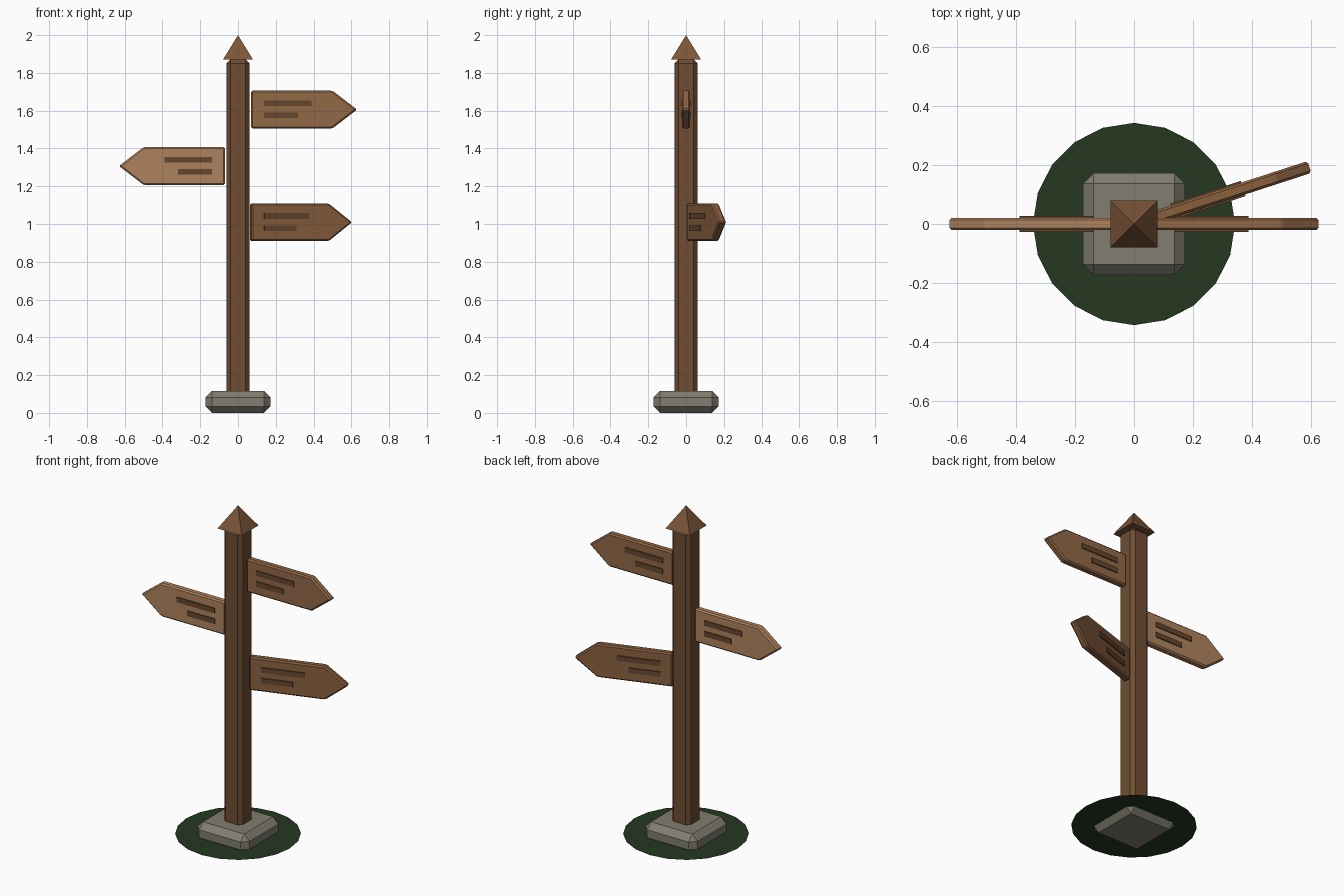
import bpy, bmesh, math
from mathutils import Matrix, Vector

if "Cube" in bpy.data.objects:
    bpy.data.objects.remove(bpy.data.objects["Cube"])


def material(name, rgb):
    m = bpy.data.materials.new(name)
    m.diffuse_color = (*rgb, 1)
    m.use_nodes = True
    m.node_tree.nodes["Principled BSDF"].inputs["Base Color"].default_value = m.diffuse_color
    return m


POST = material("post_wood", (0.16, 0.076, 0.032))
CAP = material("cap_wood", (0.20, 0.09, 0.04))
GROOVE = material("dark_wood", (0.13, 0.062, 0.028))
STONE = material("stone", (0.22, 0.205, 0.16))
GRASS = material("grass", (0.018, 0.04, 0.015))


def finish(name, bm, mat, bevel=0, rot=0):
    if bevel:
        bmesh.ops.bevel(bm, geom=bm.edges[:], offset=bevel, segments=1,
                        affect='EDGES', clamp_overlap=True)
    bm.transform(Matrix.Rotation(rot, 4, 'Z'))
    bmesh.ops.recalc_face_normals(bm, faces=bm.faces[:])
    me = bpy.data.meshes.new(name)
    bm.to_mesh(me)
    bm.free()
    me.materials.append(mat)
    ob = bpy.data.objects.new(name, me)
    bpy.context.collection.objects.link(ob)
    return ob


def box(name, lo, hi, mat, bevel=0, rot=0):
    lo, hi = Vector(lo), Vector(hi)
    bm = bmesh.new()
    bmesh.ops.create_cube(bm, size=1)
    bmesh.ops.scale(bm, vec=hi - lo, verts=bm.verts)
    bmesh.ops.translate(bm, vec=(lo + hi) / 2, verts=bm.verts)
    return finish(name, bm, mat, bevel, rot)


def sign(name, z, side, mat, rot=0):
    # pointed board
    outline = [(0.07, -0.1), (0.50, -0.1), (0.63, 0), (0.50, 0.1), (0.07, 0.1)]
    bm = bmesh.new()
    face = bm.faces.new([bm.verts.new((side * x, -0.021, z + h)) for x, h in outline])
    ext = bmesh.ops.extrude_face_region(bm, geom=[face])
    moved = [v for v in ext["geom"] if isinstance(v, bmesh.types.BMVert)]
    bmesh.ops.translate(bm, vec=(0, 0.042, 0), verts=moved)
    finish(name + "_board", bm, mat, 0.008, rot)
    # plain strips showing on both faces
    for label, end, h in (("upper", 0.388, 0.033), ("lower", 0.318, -0.031)):
        x0, x1 = sorted((side * 0.138, side * end))
        box(f"{name}_{label}_strip", (x0, -0.027, z + h - 0.015),
            (x1, 0.027, z + h + 0.015), GROOVE, 0, rot)


# stone foot and post
box("stone_base", (-0.172, -0.172, 0), (0.172, 0.172, 0.117), STONE, 0.035)
box("post", (-0.062, -0.062, 0.05), (0.062, 0.062, 1.873), POST, 0.022)

# pyramid cap
bm = bmesh.new()
bmesh.ops.create_cone(bm, cap_ends=True, segments=4, radius1=0.08 * math.sqrt(2),
                      radius2=0, depth=0.13,
                      matrix=Matrix.Translation((0, 0, 1.935)) @ Matrix.Rotation(math.pi / 4, 4, 'Z'))
bmesh.ops.remove_doubles(bm, verts=bm.verts[:], dist=1e-5)
cap = finish("post_cap", bm, CAP)
# keep the cap square to the axes whatever the cone's start angle
if max(v.co.x for v in cap.data.vertices) > 0.1:
    cap.data.transform(Matrix.Rotation(math.pi / 4, 4, 'Z'))

# three direction boards
sign("top_sign", 1.606, 1, material("sign_wood", (0.29, 0.14, 0.062)))
sign("middle_sign", 1.307, -1, material("light_sign_wood", (0.43, 0.225, 0.11)))
sign("bottom_sign", 1.009, 1, material("dark_sign_wood", (0.25, 0.115, 0.048)), math.radians(18))

# flat grass patch
bm = bmesh.new()
bmesh.ops.create_circle(bm, cap_ends=True, segments=20, radius=0.342,
                        matrix=Matrix.Translation((0, 0, 0.032)))
grass = finish("grass_patch", bm, GRASS)
if grass.data.polygons[0].normal.z < 0:
    grass.data.flip_normals()
